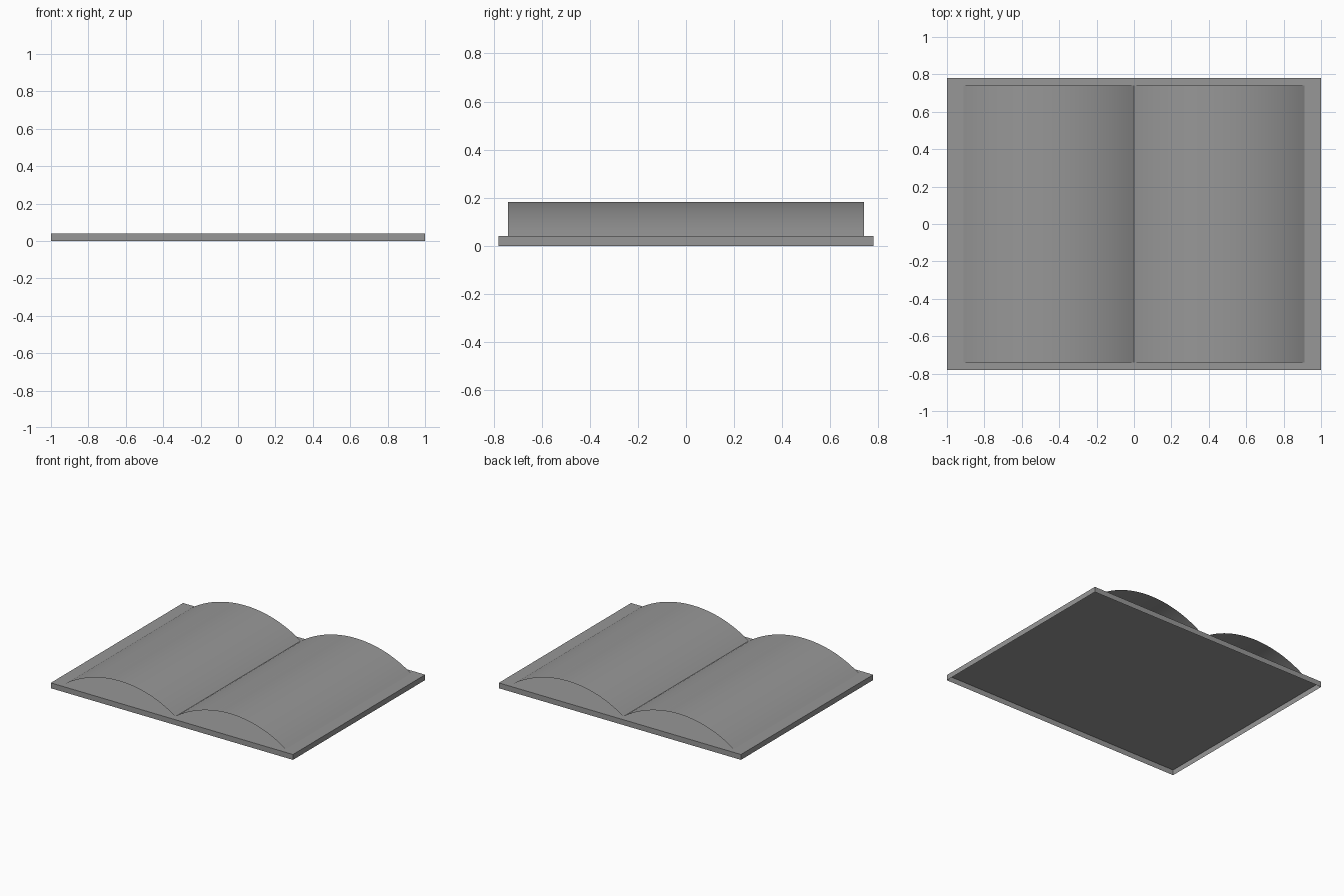
import bpy, bmesh, math

if "Cube" in bpy.data.objects:
    bpy.data.objects.remove(bpy.data.objects["Cube"])

COVER_TOP = 0.04
SEGMENTS = 24

# Dark grey for every part
grey = bpy.data.materials.new("dark_grey")
grey.diffuse_color = (0.31, 0.31, 0.31, 1)
grey.use_nodes = True
grey.node_tree.nodes["Principled BSDF"].inputs["Base Color"].default_value = grey.diffuse_color


def add_object(name, bm):
    mesh = bpy.data.meshes.new(name)
    bm.to_mesh(mesh)
    bm.free()
    mesh.materials.append(grey)
    obj = bpy.data.objects.new(name, mesh)
    bpy.context.collection.objects.link(obj)
    return obj


def page_sheet(name, x0, x1, half_depth, rise):
    # Thin open sheet bent along a circular arc, standing on the cover
    half = (x1 - x0) / 2
    radius = (half ** 2 + rise ** 2) / (2 * rise)
    sweep = math.asin(half / radius)
    bm = bmesh.new()
    rows = []
    for i in range(SEGMENTS + 1):
        a = sweep * (2 * i / SEGMENTS - 1)
        x = (x0 + x1) / 2 + radius * math.sin(a)
        z = COVER_TOP + rise - radius * (1 - math.cos(a))
        rows.append([bm.verts.new((x, y, z)) for y in (-half_depth, half_depth)])
    for a, b in zip(rows, rows[1:]):
        face = bm.faces.new((a[0], b[0], b[1], a[1]))
        face.smooth = True
    return add_object(name, bm)


# Cover board: a shallow box left open underneath
bm = bmesh.new()
bmesh.ops.create_cube(bm, size=1)
bmesh.ops.scale(bm, vec=(2, 1.56, COVER_TOP), verts=bm.verts)
bmesh.ops.translate(bm, vec=(0, 0, COVER_TOP / 2), verts=bm.verts)
bm.normal_update()
underside = [f for f in bm.faces if f.normal.z < -0.5]
bmesh.ops.delete(bm, geom=underside, context='FACES_ONLY')
add_object("cover", bm)

# Two arched pages meeting at the spine, open at front and back
page_sheet("left_page", -0.912, 0, 0.74, 0.142)
page_sheet("right_page", 0, 0.912, 0.74, 0.142)
